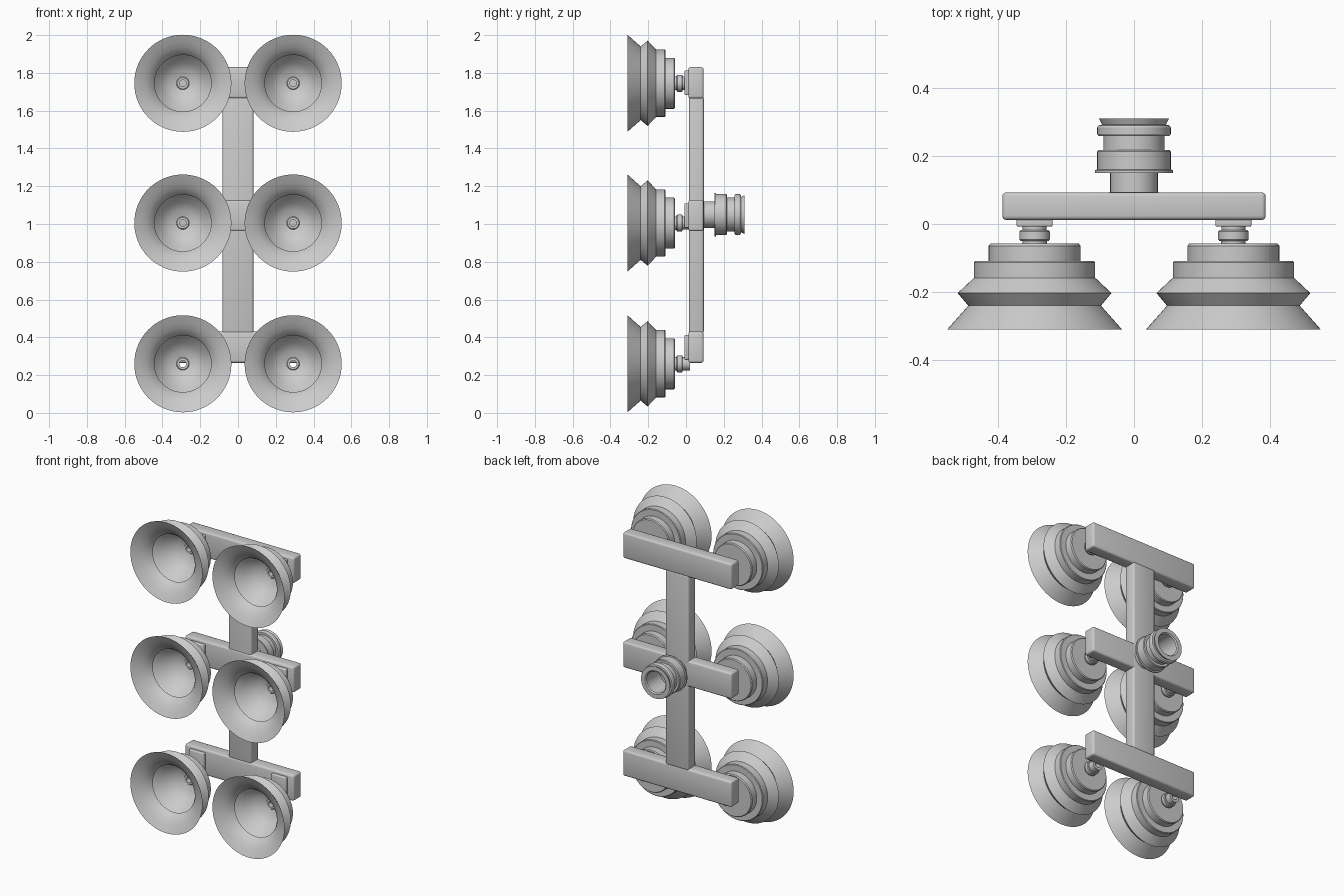
import bpy, bmesh, math

if "Cube" in bpy.data.objects:
    bpy.data.objects.remove(bpy.data.objects["Cube"])

grey = bpy.data.materials.new("light_grey")
grey.diffuse_color = (0.6, 0.6, 0.6, 1)
grey.use_nodes = True
grey.node_tree.nodes["Principled BSDF"].inputs["Base Color"].default_value = grey.diffuse_color


def finish(bm, name):
    bmesh.ops.recalc_face_normals(bm, faces=bm.faces[:])
    me = bpy.data.meshes.new(name)
    bm.to_mesh(me)
    bm.free()
    me.materials.append(grey)
    ob = bpy.data.objects.new(name, me)
    bpy.context.collection.objects.link(ob)
    for p in me.polygons:
        p.use_smooth = True
    me.set_sharp_from_angle(angle=math.radians(32))
    return ob


def lathe(name, profile, x, z, n=64):
    """Closed (radius, y) profile turned around a y-axis through (x, z)."""
    bm = bmesh.new()
    rings = []
    for r, y in profile:
        rings.append([bm.verts.new((x + r * math.cos(2 * math.pi * i / n), y,
                                    z + r * math.sin(2 * math.pi * i / n)))
                      for i in range(n)])
    for a, b in zip(rings, rings[1:] + rings[:1]):
        for i in range(n):
            j = (i + 1) % n
            bm.faces.new((a[i], a[j], b[j], b[i]))
    return finish(bm, name)


def box(name, lo, hi, bevel):
    bm = bmesh.new()
    bmesh.ops.create_cube(bm, size=1)
    for v in bm.verts:
        v.co = [(l + h) / 2 + c * (h - l) for l, h, c in zip(lo, hi, v.co)]
    bmesh.ops.bevel(bm, geom=bm.edges[:], offset=bevel, segments=3,
                    profile=0.5, affect='EDGES')
    return finish(bm, name)


# bellows suction cup: outer skin, then inner skin back to the hole
cup = [(0.257, -0.31), (0.195, -0.24), (0.226, -0.203), (0.178, -0.158),
       (0.178, -0.113), (0.174, -0.109), (0.135, -0.109), (0.135, -0.064),
       (0.130, -0.058), (0.018, -0.058),
       (0.018, -0.085), (0.03, -0.085), (0.034, -0.08), (0.07, -0.09),
       (0.11, -0.115), (0.14, -0.155), (0.185, -0.2), (0.15, -0.235),
       (0.165, -0.256), (0.19, -0.276), (0.22, -0.293)]

# hollow fitting between cup and bar
fitting = [(0.036, -0.062), (0.036, -0.05), (0.041, -0.05), (0.045, -0.045),
           (0.045, -0.022), (0.041, -0.018), (0.035, -0.018), (0.035, 0.02),
           (0.018, 0.02), (0.018, -0.062)]

# (name, cup height, bar bottom, bar top)
rows = [("lower", 0.26, 0.265, 0.43),
        ("middle", 1.005, 0.962, 1.127),
        ("upper", 1.745, 1.665, 1.83)]
for row, zc, z0, z1 in rows:
    box(row + "_crossbar", (-0.387, 0.012, z0), (0.387, 0.093, z1), 0.012)
    zm = (z0 + z1) / 2
    for side, x in (("left", -0.292), ("right", 0.292)):
        tag = row + "_" + side
        lathe(tag + "_suction_cup", cup, x, zc)
        lathe(tag + "_fitting", fitting, x, zc, 32)
        box(tag + "_mount_plate", (x - 0.053, -0.008, zm - 0.065),
            (x + 0.053, 0.016, zm + 0.065), 0.005)

# upright spine
box("spine", (-0.082, 0.016, 0.42), (0.082, 0.094, 1.675), 0.012)

# hollow rear coupling
coupling = [(0.07, 0.085), (0.07, 0.15), (0.115, 0.15), (0.115, 0.158),
            (0.108, 0.16), (0.108, 0.213), (0.104, 0.218), (0.09, 0.218),
            (0.09, 0.258), (0.104, 0.258), (0.108, 0.264), (0.108, 0.284),
            (0.104, 0.29), (0.094, 0.292), (0.103, 0.31), (0.075, 0.31),
            (0.068, 0.303), (0.068, 0.17), (0.005, 0.17), (0.005, 0.085)]
lathe("rear_coupling", coupling, 0, 1.05)
